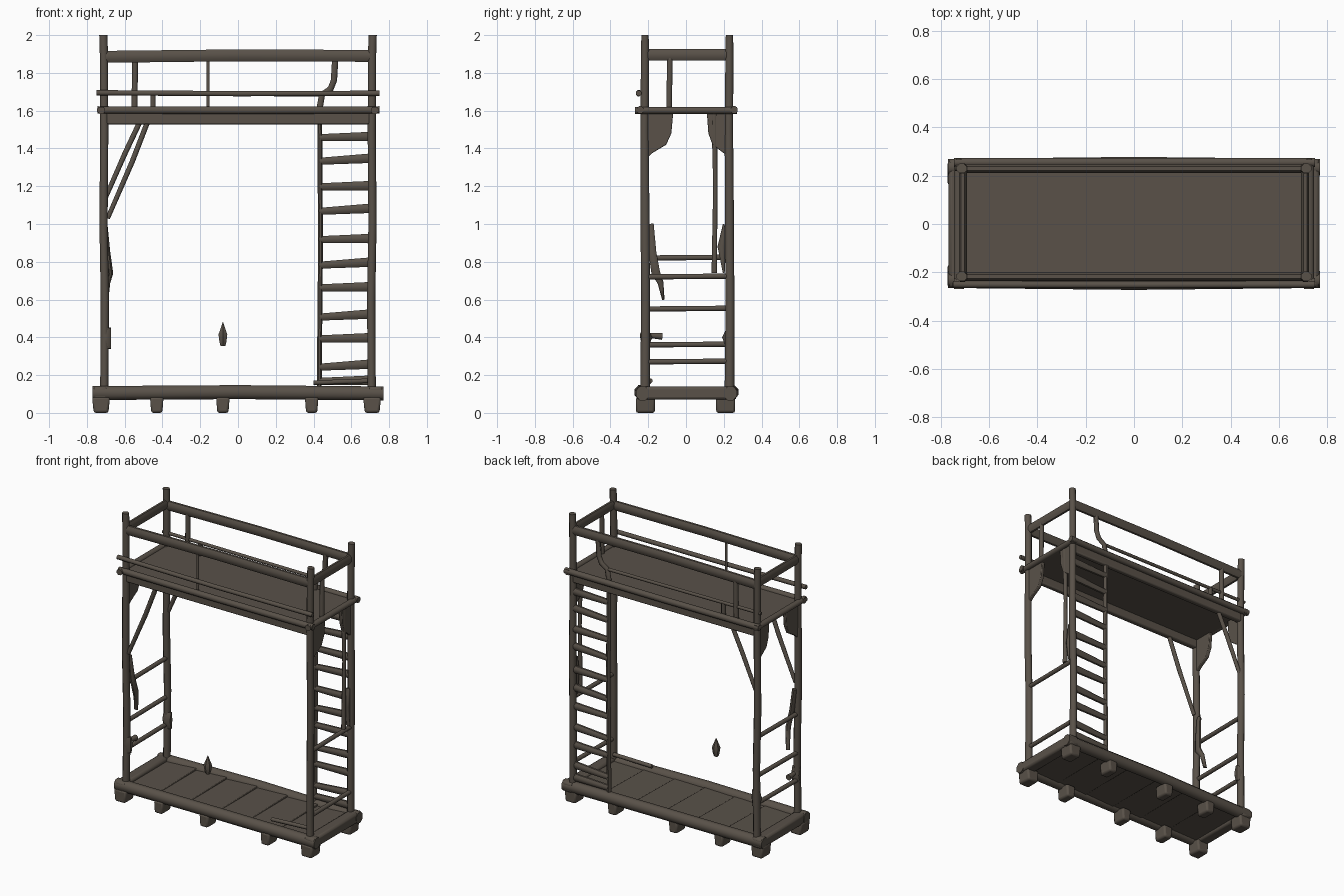
import bpy, bmesh, math
from mathutils import Vector

if "Cube" in bpy.data.objects:
    bpy.data.objects.remove(bpy.data.objects["Cube"])

wood = bpy.data.materials.new("dark weathered wood")
wood.use_nodes = True
colour = (0.1, 0.083, 0.066, 1)
wood.diffuse_color = colour
shader = wood.node_tree.nodes["Principled BSDF"]
shader.inputs["Base Color"].default_value = colour
shader.inputs["Roughness"].default_value = 0.9


def finish(name, bm, bevel=0.0):
    bmesh.ops.recalc_face_normals(bm, faces=bm.faces)
    mesh = bpy.data.meshes.new(name)
    bm.to_mesh(mesh)
    bm.free()
    obj = bpy.data.objects.new(name, mesh)
    bpy.context.collection.objects.link(obj)
    mesh.materials.append(wood)
    if bevel:
        mod = obj.modifiers.new("worn edges", "BEVEL")
        mod.width, mod.segments = bevel, 2
    bpy.ops.object.select_all(action="DESELECT")
    obj.select_set(True)
    bpy.context.view_layer.objects.active = obj
    bpy.ops.object.shade_smooth_by_angle(angle=math.radians(50))
    return obj


def box(name, x, y, z, bevel=0.008):
    bm = bmesh.new()
    bmesh.ops.create_cube(bm, size=1)
    for v in bm.verts:
        v.co = [(a + b) / 2 + c * (b - a) for (a, b), c in zip((x, y, z), v.co)]
    return finish(name, bm, bevel)


def beam(name, points, width, depth=None, sides=8):
    """Sweep a many-sided section along points; width may be one value per point."""
    pts = [Vector(p) for p in points]
    widths = width if isinstance(width, (list, tuple)) else [width] * len(pts)
    bm, rings = bmesh.new(), []
    for i, p in enumerate(pts):
        d = (pts[min(i + 1, len(pts) - 1)] - pts[max(i - 1, 0)]).normalized()
        up = Vector((0, 1, 0)) if abs(d.z) > 0.6 else Vector((0, 0, 1))
        u = d.cross(up).normalized()
        v = u.cross(d)
        ring = []
        for k in range(sides):
            a = 2 * math.pi * (k + 0.5) / sides
            s = (depth or widths[i]) / 2
            ring.append(bm.verts.new(p + u * math.cos(a) * s + v * math.sin(a) * widths[i] / 2))
        rings.append(ring)
    for r, q in zip(rings, rings[1:]):
        for k in range(sides):
            bm.faces.new((r[k], r[(k + 1) % sides], q[(k + 1) % sides], q[k]))
    bm.faces.new(rings[0])
    bm.faces.new(rings[-1])
    return finish(name, bm)


FRONT, BACK, END = -0.217, 0.23, 0.708
corners = [(sx, y) for sx in (-1, 1) for y in (FRONT, BACK)]
label = {-1: "right", 1: "left", FRONT: "front", BACK: "back"}

# base frame, floor planks and feet
for y, n in ((-0.23, "front"), (0.235, "back")):
    o = math.copysign(0.008, y)
    beam(f"base_{n}_rail", [(-0.77, y, 0.105), (0, y + o, 0.11), (0.77, y, 0.103)], 0.08, 0.075)
for s in (-1, 1):
    box(f"base_{label[s]}_rail", sorted((s * 0.69, s * 0.768)), (-0.262, 0.268), (0.07, 0.14), 0.015)
for i in range(6):
    x = -0.7 + i * 0.233
    plank = box(f"floor_plank_{i}", (x, x + 0.236), (-0.23, 0.235), (0.088, 0.115), 0.004)
    for v in plank.data.vertices:
        v.co.z += 0.012 * (v.co.x - x) / 0.236 * (1 if v.co.y > 0 else 0.3)
for y in (-0.215, 0.21):
    for x in (-0.725, -0.43, -0.08, 0.39, 0.71):
        w = 0.095 if abs(x) > 0.6 else 0.072
        foot = box("foot", (x - w / 2, x + w / 2), (y - 0.05, y + 0.05), (0, 0.085), 0.012)
        for v in foot.data.vertices:
            if v.co.z < 0.02:
                v.co.x = x + (v.co.x - x) * 0.82

# corner posts
for s, y in corners:
    x = s * END
    path = [(x, y, 0.12), (x - s * 0.003, y + 0.003, 0.6), (x + s * 0.004, y, 1.0),
            (x, y - 0.003, 1.5), (x + s * 0.002, y, 1.9), (x + s * 0.005, y, 2.0)]
    beam(f"{label[y]}_{label[s]}_post", path, [0.055, 0.05, 0.052, 0.048, 0.046, 0.042], 0.047)

# upper platform with beams and overhanging rim
box("platform_floor", (-0.72, 0.72), (-0.235, 0.245), (1.585, 1.605), 0.004)
for y, n in ((FRONT, "front"), (BACK, "back")):
    box(f"platform_{n}_beam", (-0.7, 0.7), (y - 0.018, y + 0.018), (1.528, 1.595), 0.008)
    e = y + math.copysign(0.025, y)
    beam(f"platform_{n}_rim", [(-0.745, e, 1.604), (0, e, 1.602), (0.75, e, 1.604)], 0.042, 0.04)
for s in (-1, 1):
    beam(f"platform_{label[s]}_rim", [(s * 0.725, -0.27, 1.602), (s * 0.725, 0.27, 1.602)], 0.04, 0.045)

# guard rails
for y, n in ((FRONT, "front"), (BACK, "back")):
    beam(f"{n}_top_rail", [(-0.71, y, 1.885), (0, y, 1.893), (0.71, y, 1.89)], 0.068, 0.04)
for s in (-1, 1):
    beam(f"{label[s]}_top_rail", [(s * END, FRONT, 1.895), (s * END, BACK, 1.895)], 0.066, 0.036)
beam("front_middle_rail", [(-0.75, -0.25, 1.695), (0, -0.252, 1.69), (0.75, -0.25, 1.692)], 0.03)
beam("front_baluster", [(-0.158, FRONT, 1.61), (-0.158, FRONT, 1.88)], 0.018)
beam("back_middle_rail", [(-0.74, BACK, 1.692), (0.44, BACK, 1.685)], 0.022)
beam("back_handhold", [(0.515, BACK, 1.88), (0.508, BACK, 1.76), (0.49, BACK, 1.715),
                       (0.445, BACK, 1.685), (0.43, BACK, 1.6)], 0.03, 0.036)
beam("back_baluster", [(-0.545, BACK, 1.88), (-0.548, BACK, 1.61)], 0.034)
beam("back_short_baluster", [(-0.45, BACK, 1.69), (-0.45, BACK, 1.6)], 0.03)
beam("left_baluster", [(END, -0.085, 1.88), (END, -0.09, 1.6)], 0.032)

# ladder against the back left post
beam("ladder_stile", [(0.43, BACK, 0.13), (0.437, BACK, 0.9), (0.432, BACK, 1.6)], 0.034, 0.028)
for i, z in enumerate((0.17, 0.25, 0.395, 0.515, 0.665, 0.79, 0.92, 1.075, 1.2, 1.34, 1.46)):
    t = 0.008 if i % 2 else 0.003
    beam(f"ladder_rung_{i}", [(0.43, BACK, z - t), (0.7, BACK, z + t)], [0.04, 0.054], 0.036)

# cross bars on the two ends
for s, heights in ((-1, (0.36, 0.55, 0.82)), (1, (0.27, 0.72))):
    for z in heights:
        beam(f"{label[s]}_cross_bar", [(s * END, FRONT, z), (s * END, BACK, z + 0.004)], 0.03)

# diagonal braces
beam("front_brace", [(-0.475, FRONT, 1.55), (-0.56, FRONT, 1.33), (-0.69, FRONT, 1.03)], [0.03, 0.03, 0.026])
beam("back_brace", [(-0.515, BACK, 1.55), (-0.6, BACK, 1.37), (-0.705, BACK, 1.13)], [0.03, 0.03, 0.026])
beam("left_side_pole", [(END, 0.15, 1.59), (END, 0.155, 1.2), (END, 0.15, 0.74)], [0.034, 0.024, 0.032])

# curved corner brackets under the platform
for s, y in corners:
    inward = 1 if y < 0 else -1
    reach = 0.15 if y < 0 else 0.12
    outline = [(0, 1.595), (1, 1.595), (0.93, 1.48), (0.75, 1.42), (0.25, 1.375), (0, 1.34)]
    bm = bmesh.new()
    face = bm.faces.new([bm.verts.new((s * END - 0.012, y + inward * a * reach, z)) for a, z in outline])
    moved = bmesh.ops.extrude_face_region(bm, geom=[face])["geom"]
    bmesh.ops.translate(bm, vec=(0.024, 0, 0), verts=[g for g in moved if isinstance(g, bmesh.types.BMVert)])
    finish(f"{label[y]}_{label[s]}_bracket", bm, 0.004)

# splintered scraps and knots on the posts
beam("hanging_splinter", [(-0.705, -0.185, 1.0), (-0.69, -0.178, 0.85), (-0.675, -0.16, 0.74),
                          (-0.69, -0.135, 0.69), (-0.7, -0.12, 0.6)], [0.03, 0.045, 0.05, 0.034, 0.014], 0.03)
beam("left_back_splinter", [(END, 0.2, 1.0), (END, 0.19, 0.88), (END, 0.2, 0.74)], [0.01, 0.05, 0.01], 0.03)
for y in (FRONT, BACK):
    beam("post_knot", [(-0.7, y, 0.34), (-0.7, y * 0.97, 0.4), (-0.7, y, 0.45)], [0.03, 0.07, 0.03], 0.062)
beam("small_peg", [(-0.7, -0.2, 0.41), (-0.7, -0.125, 0.405)], [0.025, 0.04])
beam("loose_rod", [(0.4, -0.2, 0.16), (0.69, -0.19, 0.17)], 0.026)

# small drop hovering above the front rail
beam("drop", [(-0.08, FRONT, z) for z in (0.355, 0.375, 0.415, 0.445, 0.48)],
     [0.03, 0.042, 0.054, 0.03, 0.003], sides=6)
